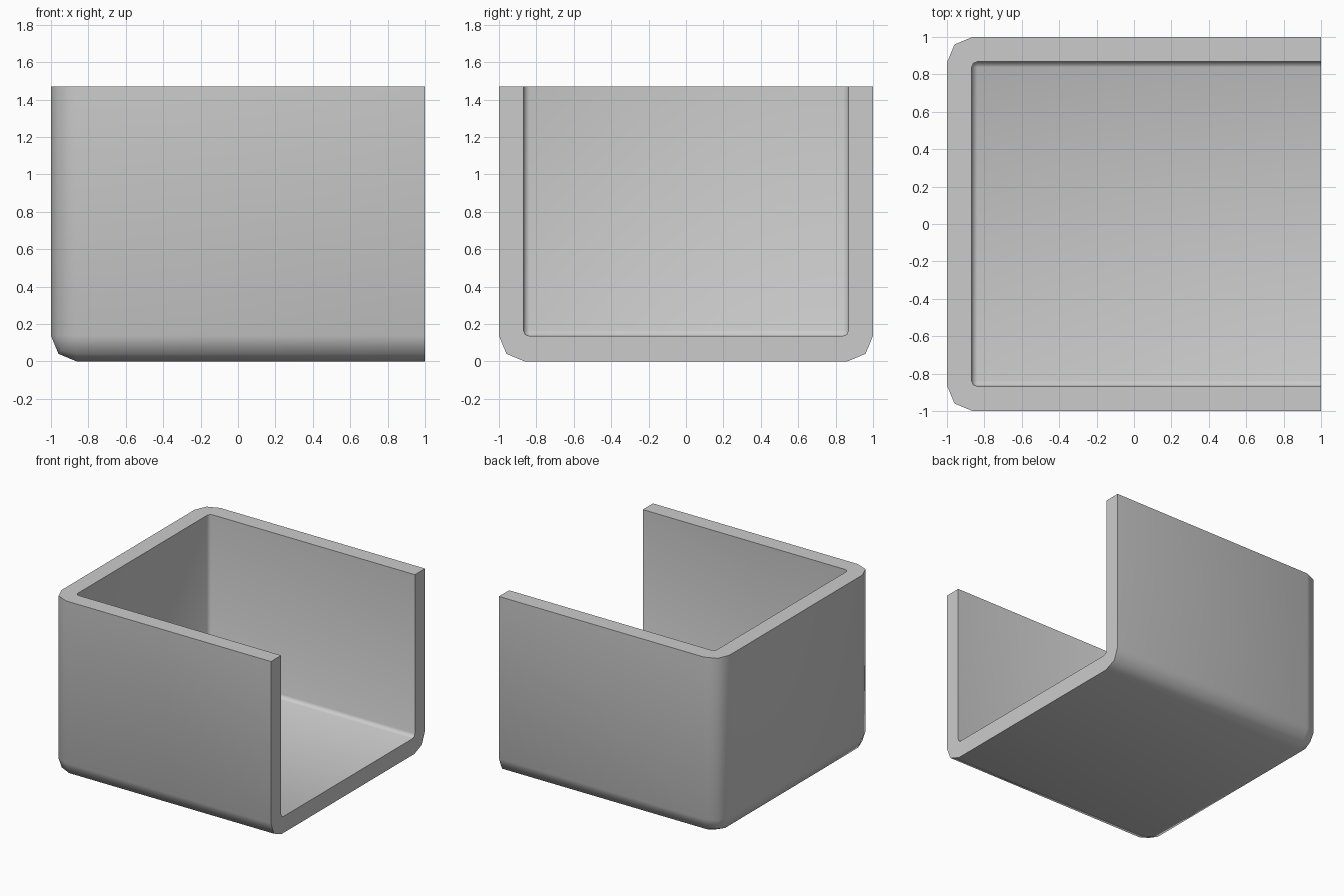
import bpy, bmesh, math
from mathutils import Vector

if "Cube" in bpy.data.objects:
    bpy.data.objects.remove(bpy.data.objects["Cube"])


def rounded_box(name, lo, hi, radius):
    """Box with the bottom, left and left-vertical edges rounded."""
    lo, hi = Vector(lo), Vector(hi)
    bm = bmesh.new()
    bmesh.ops.create_cube(bm, size=1)
    for v in bm.verts:
        v.co = Vector(lo[i] + (v.co[i] + 0.5) * (hi[i] - lo[i]) for i in range(3))

    def on_open_side(e):
        return any(all(abs(v.co[i] - hi[i]) < 1e-4 for v in e.verts) for i in (0, 2))

    edges = [e for e in bm.edges if not on_open_side(e)]
    bmesh.ops.bevel(bm, geom=edges, offset=radius, offset_type='OFFSET',
                    segments=2, profile=0.5, affect='EDGES', clamp_overlap=False)
    bmesh.ops.recalc_face_normals(bm, faces=bm.faces)
    mesh = bpy.data.meshes.new(name)
    bm.to_mesh(mesh)
    bm.free()
    obj = bpy.data.objects.new(name, mesh)
    bpy.context.collection.objects.link(obj)
    return obj


# Outer shell and the hollow, which runs out through the top and right side
tray = rounded_box("open_tray", (-1, -1, 0), (1, 1, 1.47), 0.137)
hollow = rounded_box("hollow_cutter", (-0.868, -0.868, 0.135), (1.5, 0.868, 2), 0.03)
hollow.hide_render = True

# Cut the hollow
cut = tray.modifiers.new("hollow", 'BOOLEAN')
cut.operation = 'DIFFERENCE'
cut.solver = 'EXACT'
cut.object = hollow
bpy.context.view_layer.objects.active = tray
tray.select_set(True)
bpy.ops.object.modifier_apply(modifier=cut.name)
bpy.data.objects.remove(hollow)

# Smooth rounded corners, crisp rim
bpy.ops.object.shade_smooth_by_angle(angle=math.radians(50))
